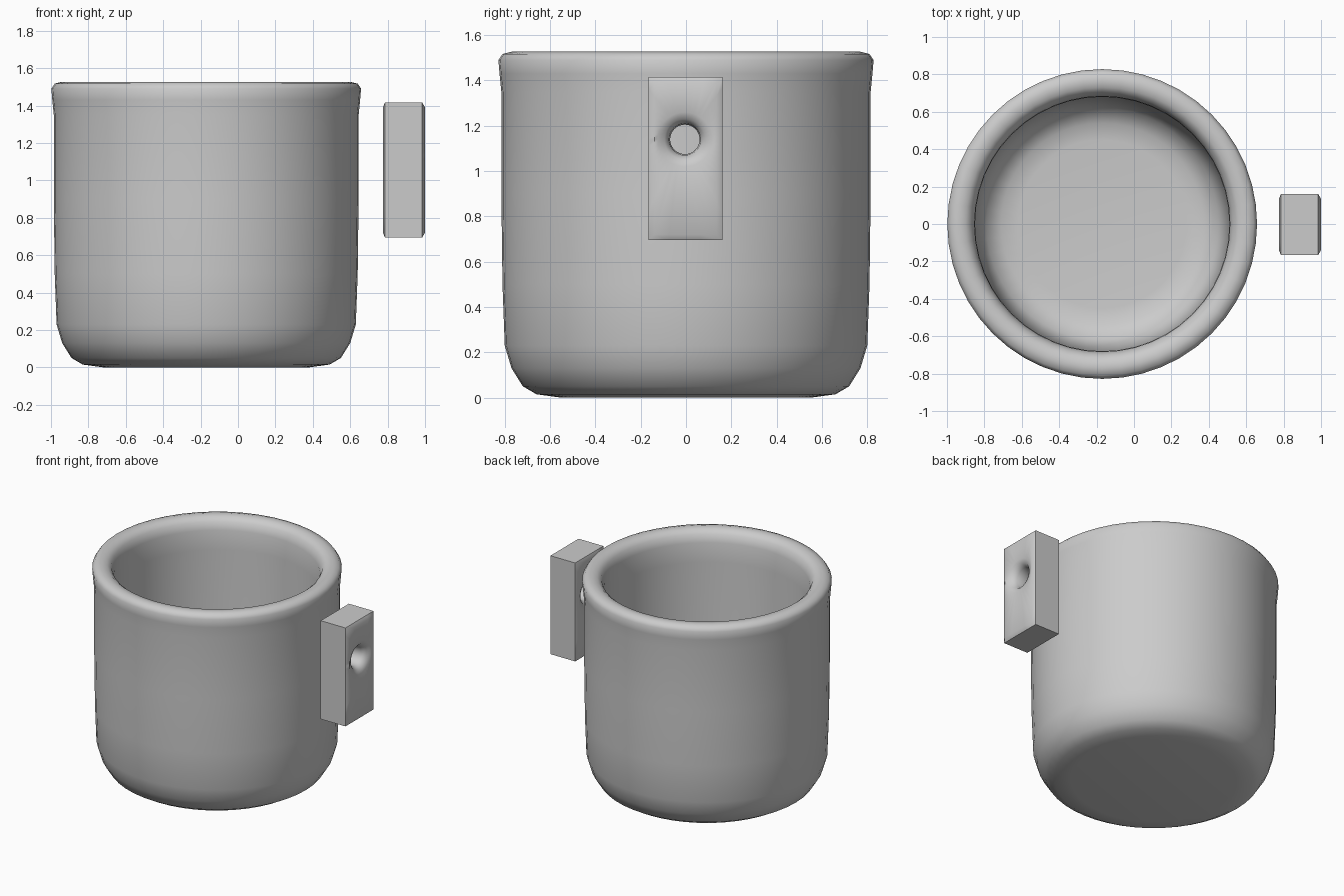
import bpy, bmesh
from math import sin, cos, pi

if "Cube" in bpy.data.objects:
    bpy.data.objects.remove(bpy.data.objects["Cube"])


def loft(name, rings, closed, angle):
    """Skin equal-length rings of points into a smooth-shaded mesh object."""
    bm = bmesh.new()
    loops = [[bm.verts.new(p) for p in ring] for ring in rings]
    pairs = list(zip(loops, loops[1:] + loops[:1]))
    if not closed:
        pairs = pairs[:-1]
        bm.faces.new(loops[0])
        bm.faces.new(loops[-1])
    for a, b in pairs:
        n = len(a)
        for i in range(n):
            j = (i + 1) % n
            bm.faces.new((a[i], a[j], b[j], b[i]))
    bmesh.ops.recalc_face_normals(bm, faces=bm.faces)
    mesh = bpy.data.meshes.new(name)
    bm.to_mesh(mesh)
    bm.free()
    obj = bpy.data.objects.new(name, mesh)
    bpy.context.collection.objects.link(obj)
    bpy.ops.object.select_all(action='DESELECT')
    obj.select_set(True)
    bpy.context.view_layer.objects.active = obj
    bpy.ops.object.shade_smooth_by_angle(angle=angle)
    return obj


# Mug cup: outer wall, rounded rim, inner wall and floor as (radius, z)
profile = [(0.55, 0.0), (0.66, 0.015), (0.72, 0.05), (0.77, 0.13), (0.80, 0.23),
           (0.81, 0.5), (0.815, 0.9), (0.815, 1.35), (0.823, 1.43), (0.828, 1.49),
           (0.81, 1.517), (0.77, 1.527), (0.73, 1.52), (0.70, 1.495), (0.683, 1.44),
           (0.68, 1.3), (0.675, 0.7), (0.66, 0.32), (0.62, 0.21), (0.54, 0.16),
           (0.45, 0.15)]
SEG = 48
CX = -0.17
loft("cup", [[(CX + r * cos(2 * pi * i / SEG), r * sin(2 * pi * i / SEG), z)
              for i in range(SEG)] for r, z in profile], False, 1.0)

# Handle block pierced front to back by a small flared hole
HOLE_Y, HOLE_Z = -0.005, 1.14
Y0, Y1, Z0, Z1 = -0.165, 0.16, 0.695, 1.415
N = 40


def hole_ring(x, r):
    return [(x, HOLE_Y + r * cos(2 * pi * i / N), HOLE_Z + r * sin(2 * pi * i / N))
            for i in range(N)]


def block_ring(x, inset):
    y0, y1, z0, z1 = Y0 + inset, Y1 - inset, Z0 + inset, Z1 - inset
    pts = []
    for i in range(N):
        # cast outward from the hole centre onto the rectangle
        c, s = cos(2 * pi * i / N), sin(2 * pi * i / N)
        ty = ((y1 if c > 0 else y0) - HOLE_Y) / c if abs(c) > 1e-6 else 1e9
        tz = ((z1 if s > 0 else z0) - HOLE_Z) / s if abs(s) > 1e-6 else 1e9
        t = min(ty, tz)
        pts.append([x, HOLE_Y + t * c, HOLE_Z + t * s])
    # snap the nearest ray hit to each true corner
    for cy in (y0, y1):
        for cz in (z0, z1):
            p = min(pts, key=lambda q: (q[1] - cy) ** 2 + (q[2] - cz) ** 2)
            p[1], p[2] = cy, cz
    return pts


loft("handle", [hole_ring(0.885, 0.065), hole_ring(0.95, 0.07), hole_ring(0.98, 0.09),
                hole_ring(0.992, 0.12), block_ring(1.0, 0.025), block_ring(0.985, 0.0),
                block_ring(0.785, 0.0), block_ring(0.775, 0.025),
                hole_ring(0.782, 0.12), hole_ring(0.795, 0.09), hole_ring(0.825, 0.07)],
     True, 1.0)
